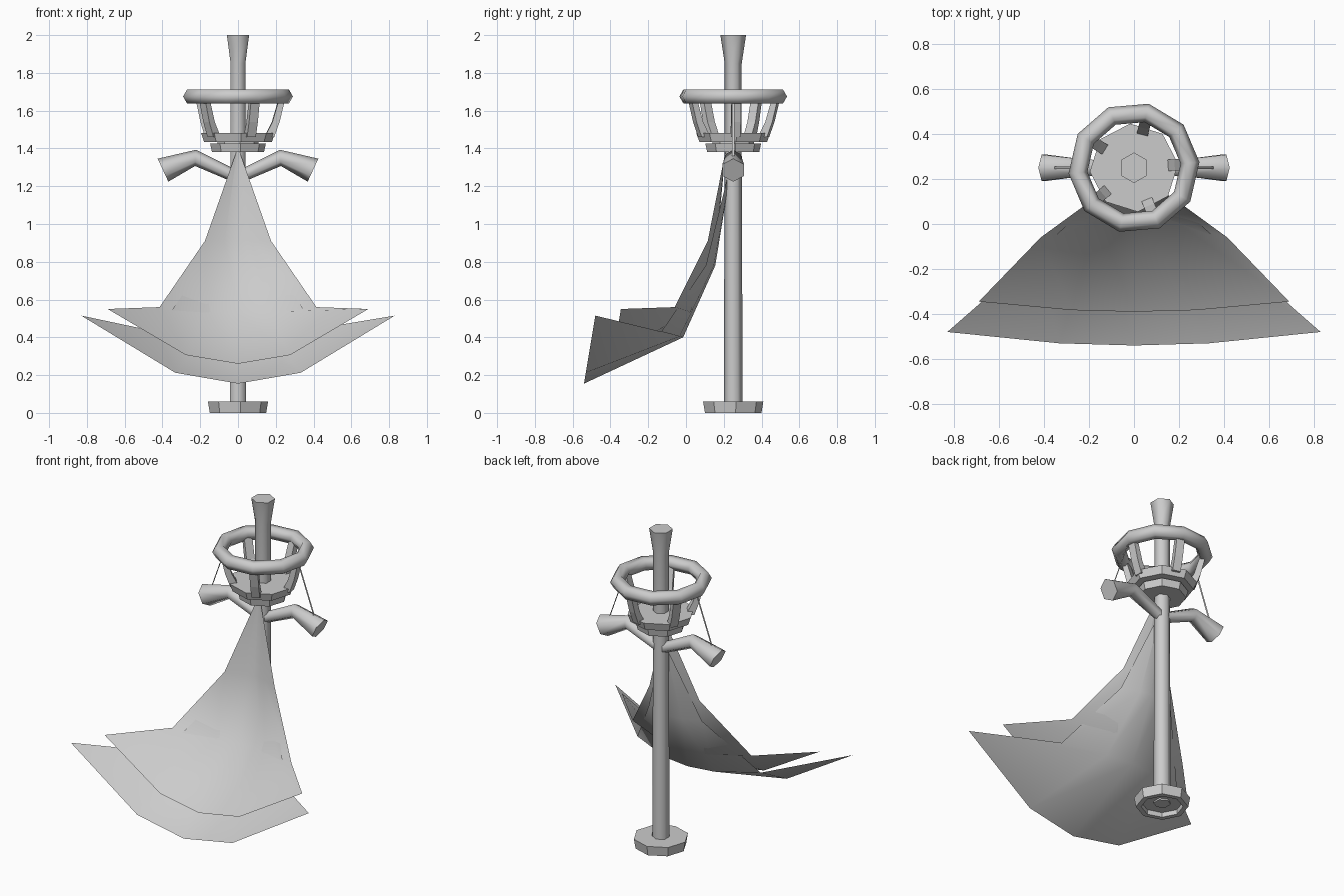
import bpy, bmesh, math
from mathutils import Vector, Matrix

cube = bpy.data.objects.get("Cube")
if cube:
    bpy.data.objects.remove(cube, do_unlink=True)

MAST_Y = 0.25

grey = bpy.data.materials.new("plain_grey")
grey.use_nodes = True
colour = (0.6, 0.6, 0.6, 1)
grey.diffuse_color = colour
grey.node_tree.nodes["Principled BSDF"].inputs["Base Color"].default_value = colour


def finish(name, bm, smooth_angle=None, closed=True):
    if closed:
        bmesh.ops.recalc_face_normals(bm, faces=bm.faces)
    mesh = bpy.data.meshes.new(name)
    bm.to_mesh(mesh)
    bm.free()
    mesh.materials.append(grey)
    ob = bpy.data.objects.new(name, mesh)
    bpy.context.collection.objects.link(ob)
    if smooth_angle:
        bpy.ops.object.select_all(action='DESELECT')
        bpy.context.view_layer.objects.active = ob
        ob.select_set(True)
        bpy.ops.object.shade_smooth_by_angle(angle=math.radians(smooth_angle))
    return ob


def skin(bm, rings, cap=True, loop=False):
    """Bridge rings of points into a tube."""
    rows = [[bm.verts.new(p) for p in ring] for ring in rings]
    pairs = list(zip(rows, rows[1:])) + ([(rows[-1], rows[0])] if loop else [])
    for a, b in pairs:
        for i in range(len(a)):
            j = (i + 1) % len(a)
            bm.faces.new((a[i], a[j], b[j], b[i]))
    if cap and not loop:
        bm.faces.new(rows[0][::-1])
        bm.faces.new(rows[-1])


def lathe(name, profile, sides, turn, smooth=None, loop=False):
    """Spin (radius, height) pairs about the mast axis."""
    bm = bmesh.new()
    angles = [math.radians(turn) + math.tau * i / sides for i in range(sides)]
    skin(bm, [[(r * math.cos(a), MAST_Y + r * math.sin(a), z) for a in angles]
              for r, z in profile], loop=loop)
    return finish(name, bm, smooth)


# Mast, hollow-bottomed foot and lookout platform
lathe("mast", [(0.05, 0.02), (0.045, 1.4), (0.045, 1.85), (0.068, 2.0)], 6, 30, 65)
lathe("mast_foot", [(0.12, 0.03), (0.12, 0), (0.15, 0), (0.16, 0.06)], 8, 5)
lathe("platform_base", [(0.138, 1.38), (0.148, 1.425)], 8, 5)
lathe("platform_neck", [(0.11, 1.42), (0.11, 1.44)], 8, 5)
lathe("platform_floor", [(0.18, 1.435), (0.197, 1.483)], 8, 5)

# Railing ring with hexagonal section
section = [math.tau * i / 6 for i in range(6)]
lathe("railing_ring", [(0.25 + 0.042 * math.cos(t), 1.675 + 0.042 * math.sin(t))
                       for t in section], 10, 5, 65, loop=True)

# Bent railing posts
for k in range(5):
    bm = bmesh.new()
    rings = []
    for r, z, depth in [(0.165, 1.46, 0.025), (0.2, 1.54, 0.019), (0.235, 1.67, 0.016)]:
        rings.append([(r - depth, -0.025, z), (r + depth, -0.025, z),
                      (r + depth, 0.025, z), (r - depth, 0.025, z)])
    skin(bm, rings)
    turn = Matrix.Rotation(math.radians(4 + 72 * k), 4, 'Z')
    bm.transform(Matrix.Translation((0, MAST_Y, 0)) @ turn)
    finish("railing_post_%d" % (k + 1), bm)

# Bent flaring arms and their stay ribbons
for side, s in (("left", 1), ("right", -1)):
    bm = bmesh.new()
    rings = []
    for x, z, r, lean in [(0.02, 1.255, 0.033, 30), (0.225, 1.35, 0.043, 3),
                          (0.397, 1.285, 0.067, -25)]:
        up = Vector((-math.sin(math.radians(lean)), 0, math.cos(math.radians(lean))))
        centre = Vector((x, MAST_Y, z))
        ring = [centre + up * r * math.cos(t) + Vector((0, r * math.sin(t), 0)) for t in section]
        rings.append([(s * p.x, p.y, p.z) for p in ring])
    skin(bm, rings)
    finish(side + "_arm", bm, 65)

    bm = bmesh.new()
    bm.faces.new([bm.verts.new((s * x, MAST_Y + w, z)) for x, z, w in
                  [(0.365, 1.33, -0.006), (0.365, 1.33, 0.006),
                   (0.25, 1.65, 0.006), (0.25, 1.65, -0.006)]])
    finish(side + "_stay", bm, closed=False)


def sail(name, rows):
    """Rows hold half width, then edge and centre (y, z); each row bows as a parabola."""
    bm = bmesh.new()
    grid = []
    for half, (ye, ze), (yc, zc) in rows:
        grid.append([bm.verts.new((half * u, yc + (ye - yc) * u * u, zc + (ze - zc) * u * u))
                     for u in (-1, -0.4, 0, 0.4, 1)])
    for a, b in zip(grid, grid[1:]):
        for i in range(4):
            bm.faces.new((a[i], b[i], b[i + 1], a[i + 1]))
    finish(name, bm, 80, closed=False)


# Two billowing sheets hung from the mast
sail("front_sail", [(0.006, (0.21, 1.39), (0.21, 1.39)),
                    (0.175, (0.115, 0.91), (0.165, 0.91)),
                    (0.415, (-0.06, 0.56), (0.04, 0.53)),
                    (0.69, (-0.345, 0.55), (-0.39, 0.26))])
sail("rear_sail", [(0.006, (0.225, 1.27), (0.235, 1.27)),
                   (0.185, (0.105, 0.78), (0.155, 0.78)),
                   (0.43, (-0.13, 0.43), (-0.015, 0.40)),
                   (0.83, (-0.48, 0.515), (-0.54, 0.155))])
